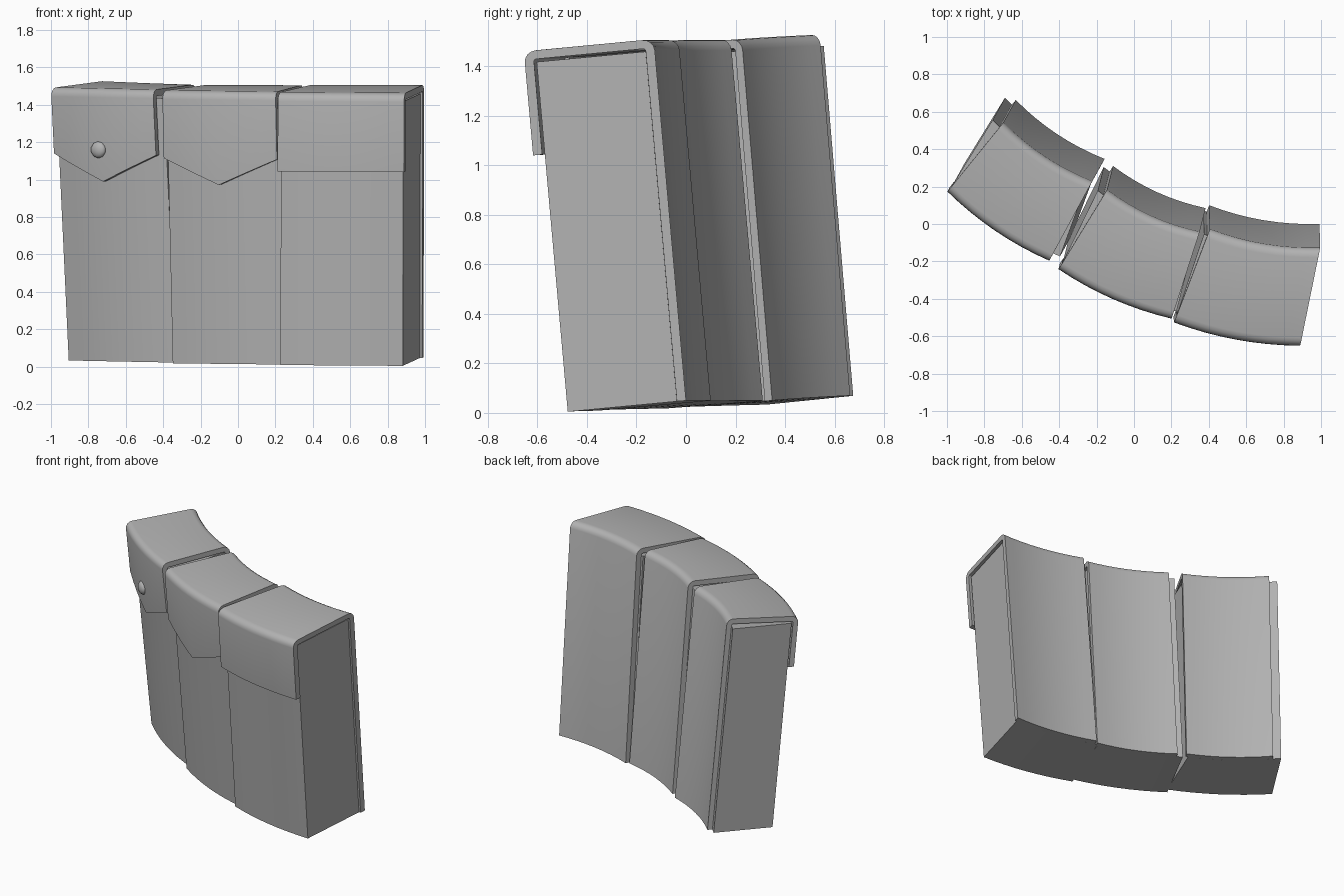
import bpy, math
from mathutils import Vector

if "Cube" in bpy.data.objects:
    bpy.data.objects.remove(bpy.data.objects["Cube"], do_unlink=True)

fabric = bpy.data.materials.new("grey_fabric")
fabric.use_nodes = True
GREY = (0.45, 0.45, 0.45, 1)
fabric.diffuse_color = GREY
fabric.node_tree.nodes["Principled BSDF"].inputs["Base Color"].default_value = GREY

H, D, T, R = 1.46, 0.5, 0.035, 0.045   # height, depth, strap thickness, corner radius
COLS = 8                               # columns across each pouch
BULGE = 0.03


class Pouch:
    """Curved, leaning box space: u across, d back from the front, z up."""
    def __init__(self, fl, fr, bl, br, lean):
        self.corners = [Vector(c) for c in (fl, fr, bl, br)]
        self.lean = Vector((*lean, 0))
        across = self.corners[1] - self.corners[0]
        self.out = Vector((across.y, -across.x, 0)).normalized()

    def at(self, u, d, z):
        fl, fr, bl, br = self.corners
        p = fl.lerp(fr, u).lerp(bl.lerp(br, u), d / D)
        return p + self.out * BULGE * 4 * u * (1 - u) + self.lean * (1 - z / H) + Vector((0, 0, z))


def make(name, verts, faces):
    mesh = bpy.data.meshes.new(name)
    mesh.from_pydata(verts, [], faces)
    mesh.materials.append(fabric)
    obj = bpy.data.objects.new(name, mesh)
    bpy.context.collection.objects.link(obj)
    bpy.ops.object.select_all(action='DESELECT')
    obj.select_set(True)
    bpy.context.view_layer.objects.active = obj
    bpy.ops.object.mode_set(mode='EDIT')
    bpy.ops.mesh.select_all(action='SELECT')
    bpy.ops.mesh.normals_make_consistent(inside=False)
    bpy.ops.object.mode_set(mode='OBJECT')
    bpy.ops.object.shade_smooth_by_angle(angle=math.radians(32))
    return obj


def sweep(name, section, caps):
    """Join one closed section per column; caps are faces on the end sections."""
    rings = [section(i / COLS) for i in range(COLS + 1)]
    n = len(rings[0])
    faces = [(c * n + i, c * n + (i + 1) % n, (c + 1) * n + (i + 1) % n, (c + 1) * n + i)
             for c in range(COLS) for i in range(n)]
    for cap in caps:
        faces += [cap, tuple(i + COLS * n for i in reversed(cap))]
    return make(name, [p for ring in rings for p in ring], faces)


def strap_path(offset, end):
    """Up the back, over the top and down the front to the flap end."""
    path = [(D - offset, 0)]
    for cx, start in ((D - R, 0), (R, 90)):
        for k in range(5):
            a = math.radians(start + 22.5 * k)
            path.append((cx + (R - offset) * math.cos(a), H - R + (R - offset) * math.sin(a)))
    return path + [(offset, end)]


def build_strap(name, pouch, side_end, tip_end):
    def section(u):
        end = tip_end + (side_end - tip_end) * abs(2 * u - 1)
        loop = strap_path(0, end) + strap_path(T, end)[::-1]
        return [pouch.at(u, d, z) for d, z in loop]
    n = len(strap_path(0, 1))
    caps = [(i, i + 1, 2 * n - 2 - i, 2 * n - 1 - i) for i in range(n - 1)]
    sweep(name, section, caps)


def build_body(name, pouch, left, right):
    """left and right hold the side limits in u at the front and the back."""
    front, back, top = T + 0.01, D - T, H - T - 0.012
    def section(t):
        uf = left[0] + (right[0] - left[0]) * t
        ub = left[1] + (right[1] - left[1]) * t
        return [pouch.at(uf, front, 0), pouch.at(ub, back, 0),
                pouch.at(ub, back, top), pouch.at(uf, front, top)]
    sweep(name, section, [(0, 1, 2, 3)])


# Three pouches side by side along a curve
right_pouch = Pouch((-1, .17, .03), (-.455, -.2, .02), (-.7, .54, .07), (-.225, .225, .05), (.068, .123))
middle_pouch = Pouch((-.405, -.245, .015), (.2, -.51, .008), (-.145, .18, .05), (.35, -.045, .048), (.033, .13))
left_pouch = Pouch((.213, -.53, .005), (.888, -.655, 0), (.405, -.03, .05), (.995, -.13, .05), (-.003, .13))

build_body("right_pouch_body", right_pouch, (0, -.09), (1.06, .97))
build_body("middle_pouch_body", middle_pouch, (0, -.07), (1.02, .98))
build_body("left_pouch_body", left_pouch, (0, -.03), (.98, .98))
build_strap("right_pouch_flap", right_pouch, 1.11, .965)
build_strap("middle_pouch_flap", middle_pouch, 1.1, .96)
build_strap("left_pouch_flap", left_pouch, 1.04, 1.04)

# Domed snap button on the right flap
bpy.ops.mesh.primitive_uv_sphere_add(segments=10, ring_count=8, radius=.046)
button = bpy.context.object
button.name = "snap_button"
button.scale.z = .6
button.rotation_euler = right_pouch.out.to_track_quat('Z', 'Y').to_euler()
button.location = right_pouch.at(.47, 0, 1.135)
button.data.materials.append(fabric)
bpy.ops.object.shade_smooth()
